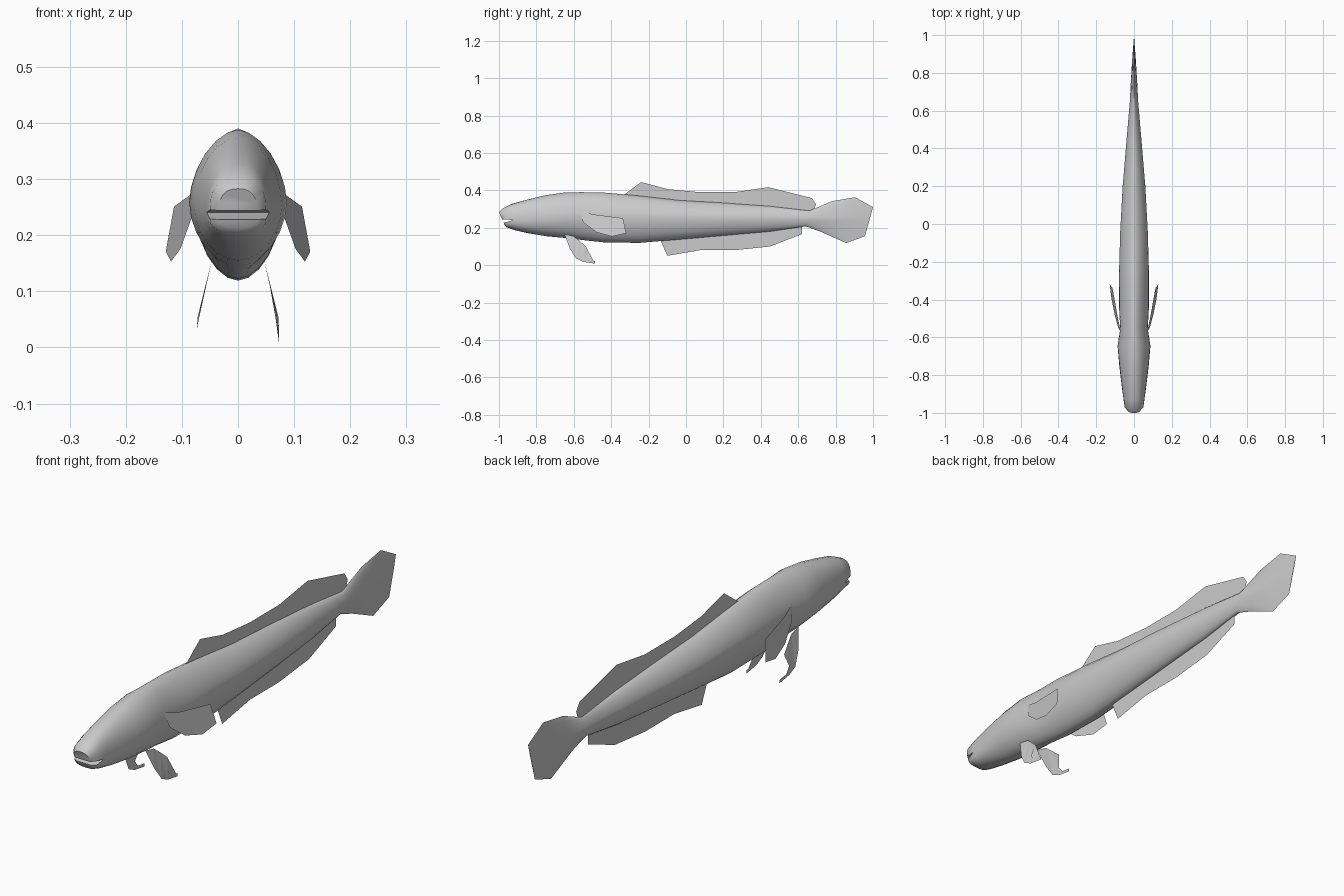
import bpy, bmesh, math

cube = bpy.data.objects.get("Cube")
if cube:
    bpy.data.objects.remove(cube, do_unlink=True)

# Single grey skin material
grey = bpy.data.materials.new("grey_skin")
grey.use_nodes = True
COLOR = (0.6, 0.6, 0.6, 1.0)
grey.diffuse_color = COLOR
grey.node_tree.nodes["Principled BSDF"].inputs["Base Color"].default_value = COLOR


def finish(name, bm):
    mesh = bpy.data.meshes.new(name)
    bm.to_mesh(mesh)
    bm.free()
    mesh.materials.append(grey)
    obj = bpy.data.objects.new(name, mesh)
    bpy.context.collection.objects.link(obj)
    return obj


# Body sections: y at top, z top, y at bottom, z bottom, half width
SECTIONS = [
    (-1.0, .283, -.97, .214, .034),
    (-.98, .304, -.96, .203, .05),
    (-.93, .328, -.92, .188, .056),
    (-.85, .35, -.85, .172, .066),
    (-.75, .374, -.75, .155, .078),
    (-.65, .388, -.64, .145, .087),
    (-.56, .39, -.55, .134, .073),
    (-.44, .388, -.44, .122, .079),
    (-.25, .371, -.25, .119, .079),
    (-.04, .347, -.04, .137, .073),
    (.2, .333, .2, .158, .06),
    (.45, .315, .45, .18, .039),
    (.66, .291, .64, .208, .022),
    (.78, .342, .727, .176, .017),
    (.904, .363, .856, .118, .009),
    (1.0, .31, .957, .155, .001),
]
STEPS = 12
MOUTH = 2   # sections in front of the mouth corner


def half_ring(bm, index, upper):
    """Upper or lower half of one section, from the left side to the right."""
    yt, zt, yb, zb, width = SECTIONS[index]
    middle = min(.236 + .065 * (yt + 1), .256 - .012 * yt)
    gap = .008 if index < MOUTH else 0
    edge = middle + gap if upper else middle - gap
    tip = zt if upper else zb
    # blunt snout, ridged back, thin-edged tail
    power = 1.7 if yt > .7 else min(.8 + yt + 1, 1.25 if upper else 1.08)
    verts = []
    for i in range(STEPS + 1):
        angle = math.pi * i / STEPS
        c, s = math.cos(angle), max(math.sin(angle), 0)
        x = math.copysign(abs(c) ** power, c) * width
        z = edge + (tip - edge) * s ** power
        y = yb + (yt - yb) * (z - zb) / (zt - zb)
        verts.append(bm.verts.new((x, y, z)))
    return verts


# Body, lips and tail as one loft; the two halves part at the mouth
bm = bmesh.new()
for upper in (True, False):
    rings = [half_ring(bm, i, upper) for i in range(len(SECTIONS))]
    for a, b in zip(rings, rings[1:]):
        for i in range(STEPS):
            bm.faces.new((a[i], a[i + 1], b[i + 1], b[i]))
    for a, b in zip(rings[:MOUTH], rings[1:]):    # mouth roof and floor
        bm.faces.new((a[0], b[0], b[-1], a[-1]))
    bm.faces.new(rings[0])                        # lip front
    bm.faces.new(rings[-1])                       # tail edge
bmesh.ops.remove_doubles(bm, verts=bm.verts, dist=1e-5)
bmesh.ops.recalc_face_normals(bm, faces=bm.faces)
body = finish("body", bm)
bpy.ops.object.select_all(action='DESELECT')
body.select_set(True)
bpy.context.view_layer.objects.active = body
bpy.ops.object.shade_smooth_by_angle(angle=math.radians(50))


def fin(name, outline, x_rule):
    """Thin sheet fin from a side outline; x_rule gives its sideways spread."""
    bm = bmesh.new()
    face = bm.faces.new([bm.verts.new((x_rule(y, z), y, z)) for y, z in outline])
    bmesh.ops.triangulate(bm, faces=[face])
    finish(name, bm)


# Fins on the centre line
DORSAL = [(-.337, .372), (-.24, .444), (-.096, .406), (.075, .39), (.26, .39),
          (.44, .417), (.674, .358), (.695, .326), (.685, .296), (.62, .285),
          (.1, .31)]
ANAL = [(-.134, .128), (-.1, .05), (.075, .08), (.26, .08), (.45, .1),
        (.62, .166), (.62, .215), (.2, .175)]
fin("dorsal_fin", DORSAL, lambda y, z: 0)
fin("anal_fin", ANAL, lambda y, z: 0)

# Paired fins
PECTORAL = [(-.572, .294), (-.5, .272), (-.337, .251), (-.32, .171),
            (-.396, .153), (-.48, .176), (-.55, .23)]
PELVIC = [(-.65, .165), (-.62, .086), (-.588, .036), (-.55, .018), (-.487, .008),
          (-.487, .021), (-.53, .027), (-.55, .053), (-.535, .1), (-.567, .128),
          (-.6, .155)]
for side, sign in (("left", 1), ("right", -1)):
    fin(side + "_pectoral_fin", PECTORAL,
        lambda y, z: sign * (.07 + .16 * (y + .572) + .15 * (.294 - z)))
    fin(side + "_pelvic_fin", PELVIC,
        lambda y, z: sign * (.073 - .25 * max(z - .05, 0)))
